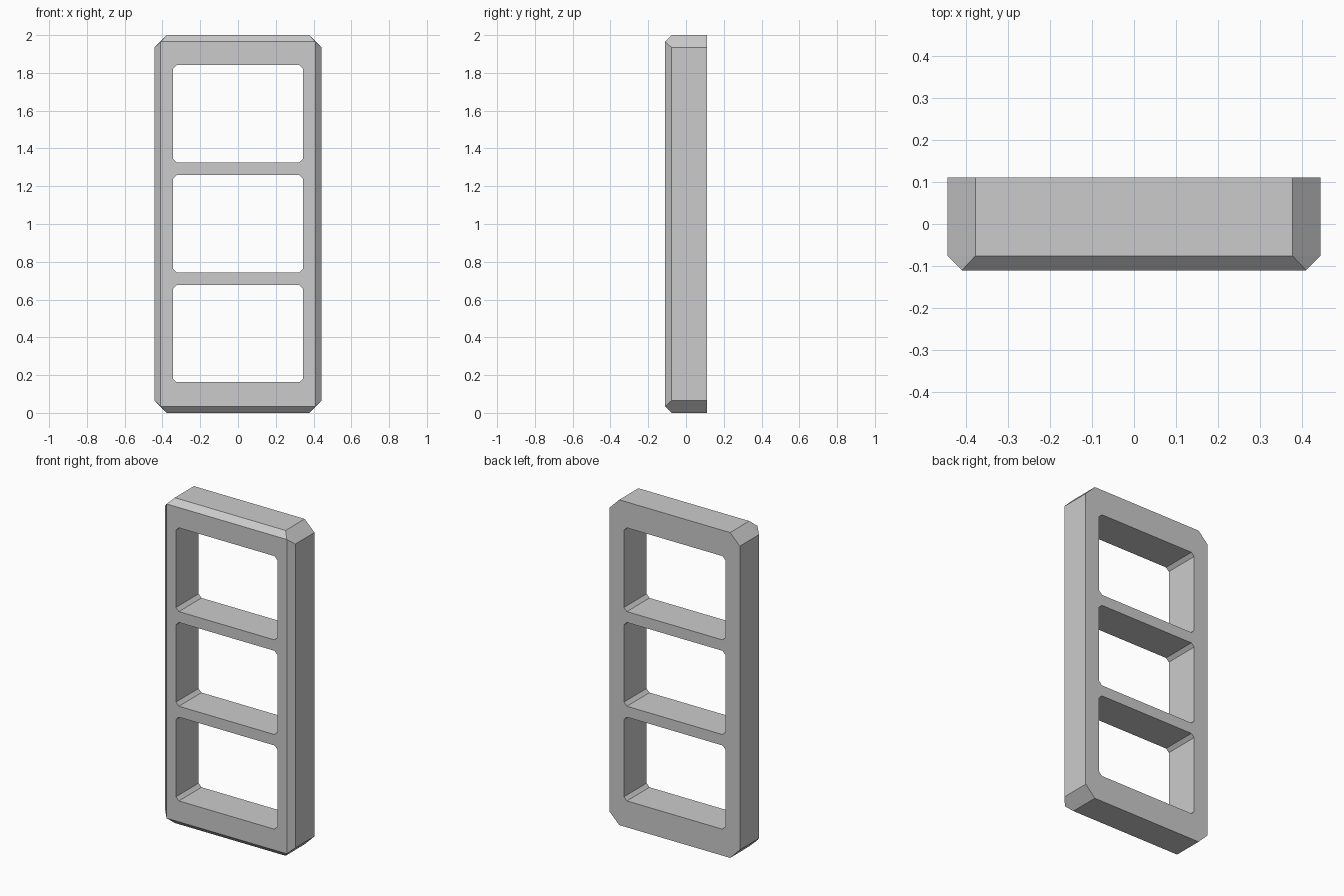
import bpy, bmesh, math

cube = bpy.data.objects.get("Cube")
if cube:
    bpy.data.objects.remove(cube, do_unlink=True)

# Frame sizes
HALF_W, HEIGHT, HALF_D = 0.443, 2.0, 0.11
CORNER, FRONT = 0.066, 0.034
OPEN_W, OPEN_H, OPEN_CUT, PITCH = 0.345, 0.515, 0.02, 0.582

grey = bpy.data.materials.new("light_grey")
grey.diffuse_color = (0.6, 0.6, 0.6, 1)
grey.use_nodes = True
grey.node_tree.nodes["Principled BSDF"].inputs["Base Color"].default_value = (0.6, 0.6, 0.6, 1)


def outline(half_w, half_h, cut):
    """Rectangle with cut corners, centred on the origin."""
    return [(sx * (half_w - a), sz * (half_h - b))
            for sx in (-1, 1) for sz in (-1, 1)
            for a, b in ((cut, 0), (0, cut))]


def convex_part(name, sections, z):
    """Solid joining flat sections, each given as (y, outline)."""
    bm = bmesh.new()
    for y, points in sections:
        for x, h in points:
            bm.verts.new((x, y, h))
    bmesh.ops.convex_hull(bm, input=bm.verts[:])
    bmesh.ops.dissolve_limit(bm, angle_limit=math.radians(1),
                             verts=bm.verts[:], edges=bm.edges[:])
    bmesh.ops.recalc_face_normals(bm, faces=bm.faces[:])
    mesh = bpy.data.meshes.new(name)
    bm.to_mesh(mesh)
    bm.free()
    mesh.materials.append(grey)
    obj = bpy.data.objects.new(name, mesh)
    obj.location.z = z
    bpy.context.collection.objects.link(obj)
    return obj


# Frame body with cut corners and a bevelled front rim
body = outline(HALF_W, HEIGHT / 2, CORNER)
face = outline(HALF_W - FRONT, HEIGHT / 2 - FRONT, 0)[::2]
frame = convex_part("frame", [(HALF_D, body), (FRONT - HALF_D, body), (-HALF_D, face)],
                    HEIGHT / 2)

# Three openings separated by two crossbars
window = outline(OPEN_W, OPEN_H / 2, OPEN_CUT)
for i in (-1, 0, 1):
    cutter = convex_part("opening_cutter", [(-0.3, window), (0.3, window)],
                         HEIGHT / 2 + 0.002 + i * PITCH)
    cutter.hide_render = True
    cut = frame.modifiers.new("opening", "BOOLEAN")
    cut.operation, cut.solver, cut.object = "DIFFERENCE", "EXACT", cutter
    bpy.context.view_layer.objects.active = frame
    bpy.ops.object.modifier_apply(modifier=cut.name)
    bpy.data.objects.remove(cutter, do_unlink=True)
